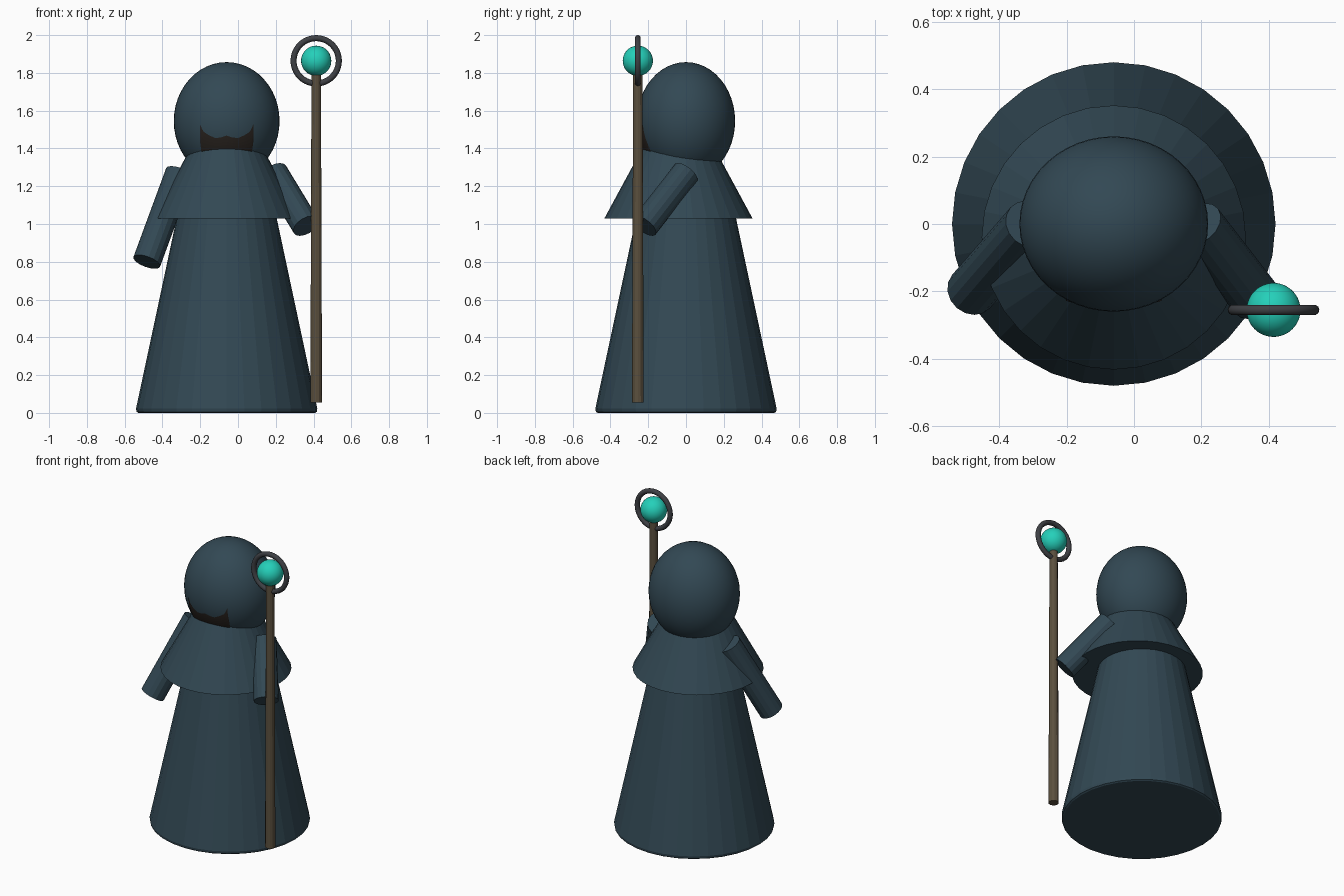
import bpy, bmesh, math
from mathutils import Vector

if "Cube" in bpy.data.objects:
    bpy.data.objects.remove(bpy.data.objects["Cube"])

CX = -0.06                                   # axis of the robed figure
HOOD_C, HOOD_R = Vector((CX, 0, 1.545)), Vector((0.28, 0.26, 0.312))
STAFF = (0.414, -0.255)


def mat(name, rgb):
    m = bpy.data.materials.new(name)
    m.diffuse_color = (*rgb, 1)
    m.use_nodes = True
    m.node_tree.nodes["Principled BSDF"].inputs["Base Color"].default_value = m.diffuse_color
    return m


CLOTH = mat("slate cloth", (0.032, 0.065, 0.088))
WOOD = mat("brown wood", (0.105, 0.08, 0.048))
GLOW = mat("turquoise", (0.018, 0.63, 0.49))
METAL = mat("dark metal", (0.048, 0.051, 0.058))
SHADOW = mat("dark brown", (0.021, 0.016, 0.013))


def finish(ob, name, material, smooth=None):
    ob.name = name
    ob.data.materials.append(material)
    if smooth:
        bpy.ops.object.shade_smooth_by_angle(angle=math.radians(smooth))
    return ob


def lathe(name, profile, centre, material, sides=32):
    """Closed solid of revolution from (radius, z) points, flat-sided."""
    bm = bmesh.new()
    rings = []
    for r, z in profile:
        rings.append([bm.verts.new((centre[0] + r * math.cos(2 * math.pi * i / sides),
                                    centre[1] + r * math.sin(2 * math.pi * i / sides), z))
                      for i in range(sides)])
    for a, b in zip(rings, rings[1:]):
        for i in range(sides):
            j = (i + 1) % sides
            bm.faces.new((a[i], a[j], b[j], b[i]))
    bm.faces.new(rings[0][::-1])
    bm.faces.new(rings[-1])
    me = bpy.data.meshes.new(name)
    bm.to_mesh(me)
    bm.free()
    ob = bpy.data.objects.new(name, me)
    bpy.context.collection.objects.link(ob)
    return finish(ob, name, material)


def tube(name, start, end, radius, material, sides=16):
    a, b = Vector(start), Vector(end)
    bpy.ops.mesh.primitive_cylinder_add(vertices=sides, radius=radius,
                                        depth=(b - a).length, location=(a + b) / 2)
    ob = bpy.context.object
    ob.rotation_euler = (b - a).to_track_quat('Z', 'Y').to_euler()
    return finish(ob, name, material)


def ball(name, centre, scale, material):
    bpy.ops.mesh.primitive_uv_sphere_add(segments=48, ring_count=24, radius=1, location=centre)
    ob = bpy.context.object
    ob.scale = scale
    return finish(ob, name, material, 60)


# Robe with a small rounded hem, and the shoulder cape over it
lathe("robe", [(0.468, 0), (0.477, 0.006), (0.48, 0.022), (0.265, 1.03), (0.228, 1.2)],
      (CX, 0), CLOTH)
lathe("shoulder_cape", [(0.392, 1.03), (0.181, 1.42)], (CX, -0.04), CLOTH)

# Hood
ball("hood", HOOD_C, HOOD_R, CLOTH)

# Ragged dark face opening, a thin patch following the hood front
TOP = [(0.0, 1.468), (0.03, 1.458), (0.06, 1.455), (0.095, 1.47), (0.125, 1.49), (0.142, 1.53)]


def top_height(d):
    for (d0, z0), (d1, z1) in zip(TOP, TOP[1:]):
        if d <= d1:
            return z0 + (z1 - z0) * (d - d0) / (d1 - d0)
    return TOP[-1][1]


bm = bmesh.new()
cols, rows = 28, 6
grid = []
for i in range(cols + 1):
    dx = -0.142 + 0.284 * i / cols
    top = top_height(abs(dx))
    low = 1.37 + (0.07 if i in (0, cols) else 0)
    col = []
    for j in range(rows + 1):
        z = low + (top - low) * j / rows
        q = 1 - (dx / HOOD_R.x) ** 2 - ((z - HOOD_C.z) / HOOD_R.z) ** 2
        col.append(bm.verts.new((CX + dx, -HOOD_R.y * math.sqrt(q) - 0.004, z)))
    grid.append(col)
for a, b in zip(grid, grid[1:]):
    for j in range(rows):
        bm.faces.new((a[j], b[j], b[j + 1], a[j + 1]))
me = bpy.data.meshes.new("face_opening")
bm.to_mesh(me)
bm.free()
face = bpy.data.objects.new("face_opening", me)
bpy.context.collection.objects.link(face)
finish(face, "face_opening", SHADOW)

# Sleeves: one hanging, one reaching for the staff
tube("hanging_sleeve", (-0.31, 0, 1.27), (-0.483, -0.2, 0.80), 0.075, CLOTH)
tube("staff_sleeve", (0.19, 0, 1.27), (0.36, -0.22, 0.99), 0.075, CLOTH)

# Staff with orb and ring
lathe("staff", [(0.031, 0.055), (0.025, 1.80)], STAFF, WOOD, 12)
ball("orb", (*STAFF, 1.864), (0.08, 0.08, 0.08), GLOW)
bpy.ops.mesh.primitive_torus_add(location=(*STAFF, 1.864), rotation=(math.pi / 2, 0, 0),
                                 major_radius=0.12, minor_radius=0.016,
                                 major_segments=40, minor_segments=10)
finish(bpy.context.object, "orb_ring", METAL, 60)
